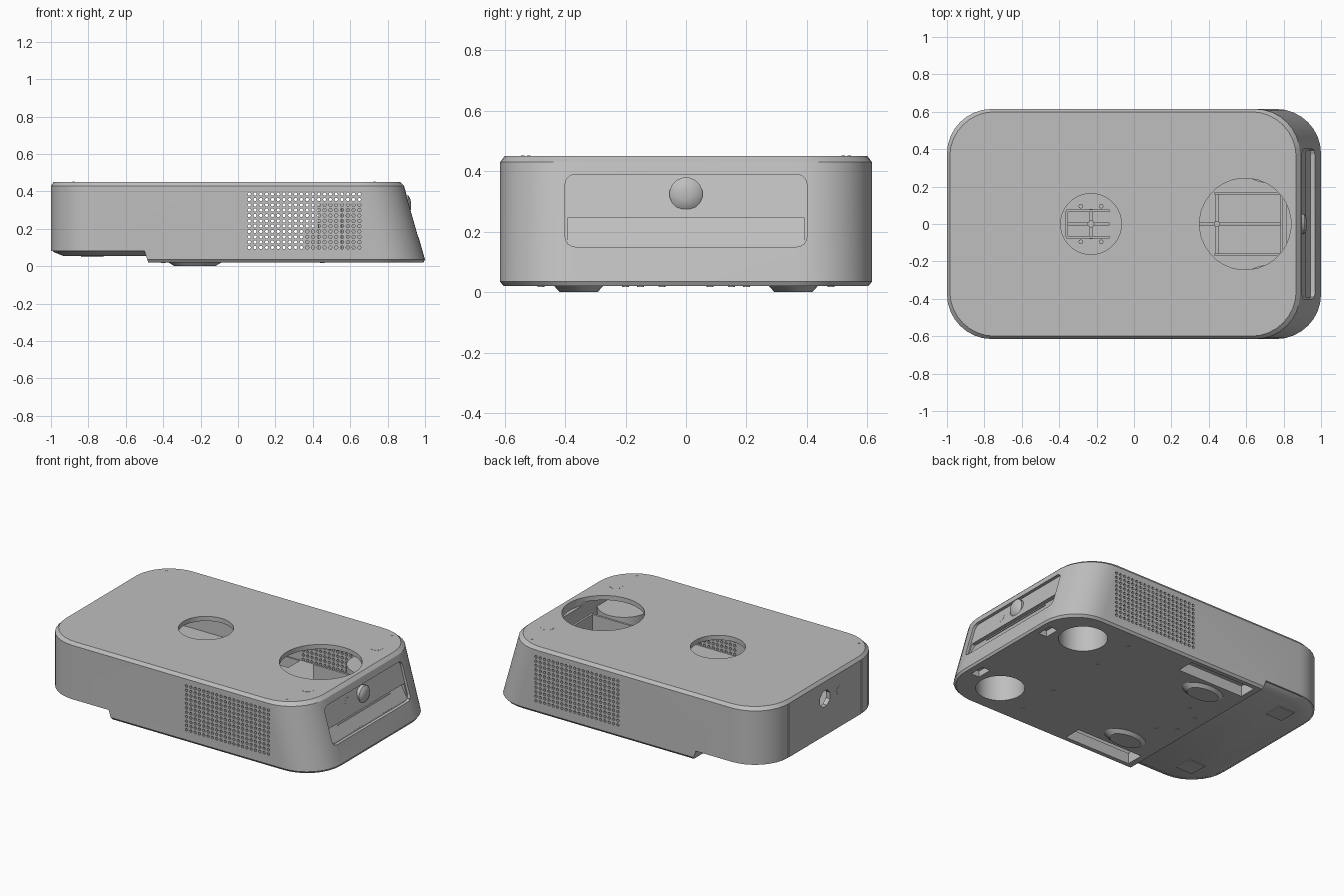
import bpy, bmesh
from math import sin, cos, pi, radians
from mathutils import Vector

cube = bpy.data.objects.get("Cube")
if cube:
    bpy.data.objects.remove(cube, do_unlink=True)

GREY = bpy.data.materials.new("casing grey")
GREY.use_nodes = True
COLOUR = (0.52, 0.52, 0.52, 1)
GREY.diffuse_color = COLOUR
GREY.node_tree.nodes["Principled BSDF"].inputs["Base Color"].default_value = COLOUR

AXES = {"X": (Vector((0, 1, 0)), Vector((0, 0, 1)), Vector((1, 0, 0))),
        "Y": (Vector((0, 0, 1)), Vector((1, 0, 0)), Vector((0, 1, 0))),
        "Z": (Vector((1, 0, 0)), Vector((0, 1, 0)), Vector((0, 0, 1)))}


def slant(z):
    """x of the leaning end wall at height z"""
    return 1.01 - 0.285 * z


def rounded(u0, u1, v0, v1, r_low, r_high, steps=8):
    """Rounded rectangle outline, with one radius for each u end"""
    pts = []
    for i, (u, v) in enumerate([(u1, v1), (u0, v1), (u0, v0), (u1, v0)]):
        r = r_high if i in (0, 3) else r_low
        if r == 0:
            pts.append((u, v))
            continue
        cu = u - r if u == u1 else u + r
        cv = v - r if v == v1 else v + r
        for k in range(steps + 1):
            a = pi / 2 * (i + k / steps)
            pts.append((cu + r * cos(a), cv + r * sin(a)))
    return pts


def level(x0, x1, hy, r, z, r_high=None):
    outline = rounded(x0, x1, -hy, hy, r, r if r_high is None else r_high)
    return [Vector((x, y, z)) for x, y in outline]


def disc(centre, r, axis, length, n=24, r2=None, squash=1):
    """Cylinder or frustum as two rings, running along the axis"""
    u, v, w = AXES[axis]
    angles = [2 * pi * (k + 0.5) / n for k in range(n)]
    ends = ((r, 0), (r if r2 is None else r2, length))
    return [[Vector(centre) + u * (s * cos(a)) + v * (s * squash * sin(a)) + w * d
             for a in angles] for s, d in ends]


def box(x0, x1, y0, y1, z0, z1):
    return [[Vector(p) for p in ((x0, y0, z), (x1, y0, z), (x1, y1, z), (x0, y1, z))]
            for z in (z0, z1)]


def side_profile(pts, hy):
    return [[Vector((x, y, z)) for x, z in pts] for y in (-hy, hy)]


def build(name, parts, smooth=True):
    """Loft each part through its rings and cap both ends"""
    bm = bmesh.new()
    for rings in parts:
        loops = [[bm.verts.new(p) for p in ring] for ring in rings]
        n = len(loops[0])
        for a, b in zip(loops, loops[1:]):
            for i in range(n):
                j = (i + 1) % n
                bm.faces.new((a[i], a[j], b[j], b[i]))
        bm.faces.new(loops[0][::-1])
        bm.faces.new(loops[-1])
    bmesh.ops.recalc_face_normals(bm, faces=bm.faces)
    mesh = bpy.data.meshes.new(name)
    bm.to_mesh(mesh)
    bm.free()
    mesh.materials.append(GREY)
    obj = bpy.data.objects.new(name, mesh)
    bpy.context.collection.objects.link(obj)
    if smooth:
        shade(obj)
    return obj


def activate(obj):
    bpy.ops.object.select_all(action='DESELECT')
    obj.select_set(True)
    bpy.context.view_layer.objects.active = obj


def shade(obj):
    activate(obj)
    bpy.ops.object.shade_smooth_by_angle(angle=radians(30))


def cut(obj, parts):
    cutter = build("cutter", parts, smooth=False)
    cutter.hide_render = True
    mod = obj.modifiers.new("cut", 'BOOLEAN')
    mod.operation, mod.solver, mod.object = 'DIFFERENCE', 'EXACT', cutter
    activate(obj)
    bpy.ops.object.modifier_apply(modifier=mod.name)
    bpy.data.objects.remove(cutter, do_unlink=True)


# Hollow casing with one leaning end and chamfered rims
casing = build("casing", [[level(-1 + i, slant(z) - i, 0.615 - i, 0.24, z)
                           for z, i in ((0.02, 0.012), (0.035, 0), (0.43, 0), (0.45, 0.015))]],
               smooth=False)
cut(casing, [[level(-0.97, slant(z) - 0.08, 0.585, 0.21, z) for z in (0.09, 0.42)]])

# Step under the low end
cut(casing, [side_profile([(-1.1, -0.1), (-0.48, -0.1), (-0.48, 0.02),
                           (-0.5, 0.08), (-1.1, 0.08)], 0.8)])

# Two round openings in the top
cut(casing, [disc((-0.23, 0, 0.4), 0.163, "Z", 0.1, 32),
             disc((0.595, 0, 0.4), 0.245, "Z", 0.1, 32)])

# Underside sockets, side slots and end pockets
WELLS = [(0.71, s * 0.38) for s in (-1, 1)]
underside = [disc((x, y, -0.05), 0.145, "Z", 0.35, 32) for x, y in WELLS]
for s in (-1, 1):
    ys, yp = sorted((s * 0.46, s * 0.575)), sorted((s * 0.26, s * 0.36))
    underside.append(box(-0.44, 0.04, *ys, -0.05, 0.14))
    underside.append(box(0.89, 0.95, *yp, -0.05, 0.06))
cut(casing, underside)

# Recessed panel on the leaning end, with a sloping tray below
frame = rounded(-0.4, 0.4, 0.15, 0.39, 0.035, 0.035, 5)
cut(casing, [[[Vector((slant(z) + d, y, z)) for y, z in frame] for d in (-0.02, 0.06)]])
cut(casing, [side_profile([(0.893, 0.247), (1.1, 0.247), (1.1, 0.157), (0.945, 0.157)], 0.39)])

# Seams and octagonal port in the upright end
cut(casing, [box(-1.1, -0.994, s * 0.375 - 0.003, s * 0.375 + 0.003, 0.07, 0.43)
             for s in (-1, 1)] + [disc((-1.1, 0, 0.32), 0.055, "X", 0.2, 8)])

# Vent grilles on both long sides
cut(casing, [disc((0.06 + 0.031 * c, y, 0.1 + 0.0285 * r), 0.0095, "Y", 0.15, 6)
             for c in range(20) for r in range(11) for y in (-0.68, 0.53)])
shade(casing)

# Socket liners inside the casing
for side, (x, y) in zip(("right", "left"), WELLS):
    liner = build(side + "_socket", [disc((x, y, 0.06), 0.16, "Z", 0.26, 32)], smooth=False)
    cut(liner, [disc((x, y, 0), 0.145, "Z", 0.3, 32)])
    shade(liner)

# Base plate under the step, tapering inward
build("low_base_plate", [[level(-0.995 + i, -0.49, 0.61 - i, 0.24, z, 0)
                          for z, i in ((0.085, 0), (0.075, 0.01), (0.055, 0.06))]])

# Feet, latches and screws under the base
for s, side in ((-1, "right"), (1, "left")):
    build(side + "_foot", [disc((-0.23, s * 0.355, 0), 0.11, "Z", 0.025, 32, 0.15, 0.57)])
    build(side + "_latch", [box(-0.84, -0.72, s * 0.41 - 0.06, s * 0.41 + 0.06, 0.05, 0.06)])
build("base_screws", [disc((x, s * y, 0.017), 0.012, "Z", 0.01, 12)
                      for x, y in ((0.45, 0.48), (0.45, 0.2), (-0.3, 0.15), (-0.4, 0.08))
                      for s in (-1, 1)])

# Large bay under the big opening
T = 0.007
build("large_bay", [box(0.43, 0.79, s * 0.165 - T, s * 0.165 + T, 0.085, 0.33) for s in (-1, 1)]
      + [box(0.783, 0.797, -0.17, 0.17, 0.085, 0.33)])
build("large_bay_ribs", [box(0.35, 0.79, -T, T, 0.085, 0.2),
                         box(0.437, 0.451, -0.17, 0.17, 0.085, 0.21),
                         disc((0.444, 0, 0.085), 0.016, "Z", 0.15, 16)])

# Small bay under the other opening, with posts
build("small_bay", [box(-0.36, -0.13, s * 0.07 - T, s * 0.07 + T, 0.085, 0.28) for s in (-1, 1)]
      + [box(-0.365, -0.353, -0.07, 0.07, 0.085, 0.28)])
build("small_bay_ribs", [box(-0.36, -0.13, -T, T, 0.085, 0.22),
                         box(-0.237, -0.223, -0.08, 0.08, 0.085, 0.23),
                         disc((-0.23, 0, 0.085), 0.018, "Z", 0.16, 16)])
build("small_bay_posts", [disc((x, y, 0.085), 0.012, "Z", 0.14, 12)
                          for x in (-0.285, -0.175) for y in (-0.095, 0.095)])

# Domed knob and slot strip on the panel
build("panel_knob", [[ring for d, r in ((-0.01, 0.055), (0.012, 0.055), (0.022, 0.042),
                                        (0.028, 0.02))
                      for ring in disc((0.897 + d, 0, 0.325), r, "X", 0, 16)[:1]]])
build("tray_slot", [side_profile([(0.9, 0.222), (0.911, 0.222), (0.909, 0.227), (0.9, 0.227)], 0.27)])

# Flush markers and corner pins
build("end_marker", [disc((-1.001, -0.15, 0.32), 0.03, "X", 0.004)])
build("panel_marker", [[[Vector((slant(z) - 0.02 + d, y, z)) for _, y, z in
                         disc((0, -0.15, 0.325), 0.03, "X", 0)[0]] for d in (-0.002, 0.001)]])
build("top_markers", [disc((0.75, s * 0.353, 0.447), 0.04, "Z", 0.004) for s in (-1, 1)])
build("corner_pins", [disc((x, s * y, 0.446), 0.006, "Z", 0.006, 8)
                      for x, y in ((-0.88, 0.52), (0.73, 0.54)) for s in (-1, 1)])
